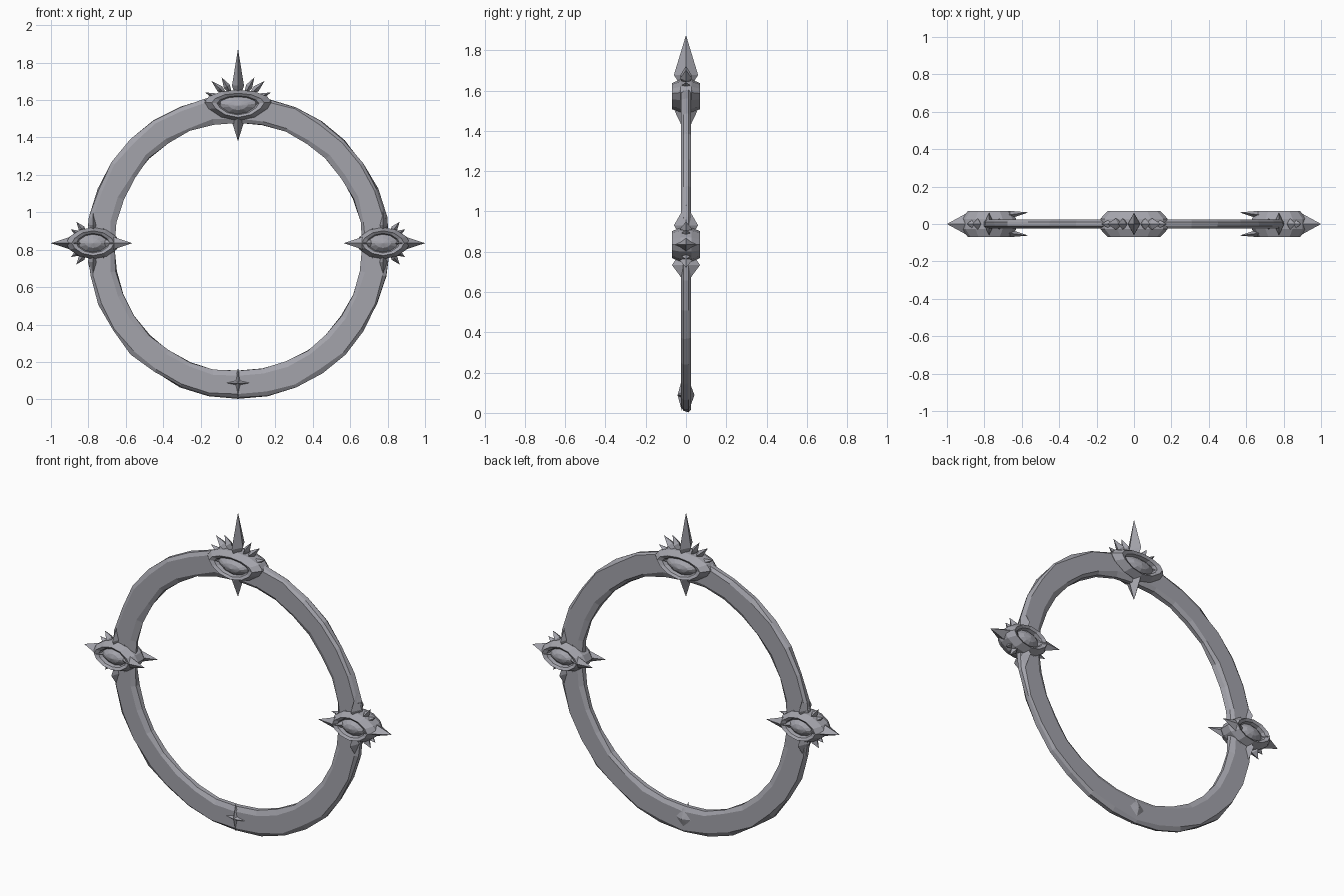
import bpy, bmesh, math, random
from mathutils import Vector

random.seed(4)
cube = bpy.data.objects.get("Cube")
if cube:
    bpy.data.objects.remove(cube)

metal = bpy.data.materials.new("grey metal")
metal.use_nodes = True
colour = (0.37, 0.37, 0.41, 1)
metal.diffuse_color = colour
metal.node_tree.nodes["Principled BSDF"].inputs["Base Color"].default_value = colour


def finish(name, bm):
    bmesh.ops.recalc_face_normals(bm, faces=bm.faces)
    mesh = bpy.data.meshes.new(name)
    bm.to_mesh(mesh)
    bm.free()
    mesh.materials.append(metal)
    obj = bpy.data.objects.new(name, mesh)
    bpy.context.collection.objects.link(obj)
    return obj


def bridge(bm, a, b):
    for i in range(len(a)):
        j = (i + 1) % len(a)
        bm.faces.new((a[i], a[j], b[j], b[i]))


def spike(bm, start, tip, width, depth, swell=0.4):
    """Four-sided blade pointed at both ends, widest at the swell."""
    start, tip = Vector(start), Vector(tip)
    along = (tip - start).normalized()
    side = along.cross(Vector((0, 1, 0))).normalized() * width
    deep = Vector((0, depth, 0))
    mid = start.lerp(tip, swell)
    ring = [bm.verts.new(mid + o) for o in (side, deep, -side, -deep)]
    for end in (bm.verts.new(start), bm.verts.new(tip)):
        for i in range(4):
            bm.faces.new((ring[i], ring[(i + 1) % 4], end))


def rays(bm, cx, cz, angles_lengths, depth=0.03):
    """Fan of small blades around an eye; angle is measured from +x."""
    for angle, length in angles_lengths:
        a = math.radians(angle)
        d = Vector((math.cos(a), 0, math.sin(a)))
        c = Vector((cx, 0, cz))
        spike(bm, c + d * length * 0.3, c + d * length, 0.018, depth, 0.55)


def eye(name, cx, cz, w, up, down, lift):
    """Almond body with raised lids and a faceted eyeball on both faces."""
    bm = bmesh.new()
    half = [(0.3, 0.062), (0.56, 0.04), (0.62, 0.06), (0.78, 0.07), (1.0, 0.028)]
    loops = []
    for s, y in [(s, -y) for s, y in half] + half[::-1]:
        loop = []
        for i in range(12):
            t = math.tau * i / 12
            c, n = math.cos(t), math.sin(t)
            z = (up if n > 0 else down) * n * abs(n) ** 0.3 + lift * c * c
            loop.append(bm.verts.new((cx + w * s * c, y, cz + z * s)))
        loops.append(loop)
    for a, b in zip(loops, loops[1:]):
        bridge(bm, a, b)
    # Eyeball points
    for loop, y in ((loops[0], -0.07), (loops[-1], 0.07)):
        pole = bm.verts.new((cx, y, cz))
        for i in range(12):
            bm.faces.new((loop[i], loop[(i + 1) % 12], pole))
    return finish(name, bm)


# Hoop: flat band with uneven hammered chamfers
bm = bmesh.new()
profile = [(0.808, -0.012), (0.792, -0.025), (0.69, -0.025), (0.667, -0.012),
           (0.667, 0.012), (0.69, 0.025), (0.792, 0.025), (0.808, 0.012)]
count = 32
sections = []
for i in range(count):
    a = math.tau * i / count
    section = []
    for r, y in profile:
        r += random.uniform(-0.007, 0.007)
        section.append(bm.verts.new((r * math.sin(a), y, 0.815 - r * math.cos(a))))
    sections.append(section)
for i in range(count):
    bridge(bm, sections[i], sections[(i + 1) % count])
finish("hoop", bm)

# Top ornament
top = 1.57
eye("top_eye", 0, top, 0.18, 0.085, 0.08, 0.02)
bm = bmesh.new()
spike(bm, (0, 0, 1.58), (0, 0, 1.875), 0.032, 0.06, 0.33)
spike(bm, (0, 0, 1.58), (0, 0, 1.38), 0.036, 0.055, 0.42)
for m in (1, -1):
    fan = [(22, 0.19), (43, 0.195), (60, 0.175), (-40, 0.13)]
    rays(bm, 0, top, [(a if m > 0 else 180 - a, n) for a, n in fan])
    # Short corner barbs on each face
    for y in (0.045, -0.045):
        spike(bm, (m * 0.09, y, 1.58), (m * 0.18, y * 0.6, 1.60), 0.03, 0.02)
finish("top_spikes", bm)

# Side ornaments
for m, name in ((1, "left"), (-1, "right")):
    cx, cz = m * 0.775, 0.835
    eye(name + "_eye", cx, cz, 0.145, 0.085, 0.085, 0)
    bm = bmesh.new()
    # Outward blade
    spike(bm, (m * 0.78, 0, cz), (m, 0, cz), 0.042, 0.07, 0.42)
    # Paired inward horns
    for y in (1, -1):
        spike(bm, (m * 0.74, y * 0.04, cz), (m * 0.565, y * 0.062, cz), 0.035, 0.022, 0.4)
    # Upright blades above and below
    spike(bm, (cx, 0, cz), (cx, 0, 1.035), 0.028, 0.06, 0.48)
    spike(bm, (cx, 0, cz), (cx, 0, 0.64), 0.028, 0.07, 0.52)
    # Small rays
    fan = [(s * a, n) for s in (1, -1) for a, n in ((32, 0.14), (52, 0.145), (126, 0.135))]
    rays(bm, cx, cz, [(a if m > 0 else 180 - a, n) for a, n in fan])
    finish(name + "_spikes", bm)

# Bottom star on the front, with a plain diamond stud behind
bm = bmesh.new()
for y, points, inner in ((-1, 8, 0.02), (1, 8, 0.045)):
    rim = []
    for i in range(points):
        a = math.tau * i / points
        r = inner if i % 2 else (0.08 if y < 0 else 0.06)
        rim.append(bm.verts.new((r * math.cos(a), y * 0.02, 0.088 + r * math.sin(a))))
    pole = bm.verts.new((0, y * 0.042, 0.088))
    for i in range(points):
        bm.faces.new((rim[i], rim[(i + 1) % points], pole))
    bm.faces.new(rim)
finish("bottom_star", bm)
